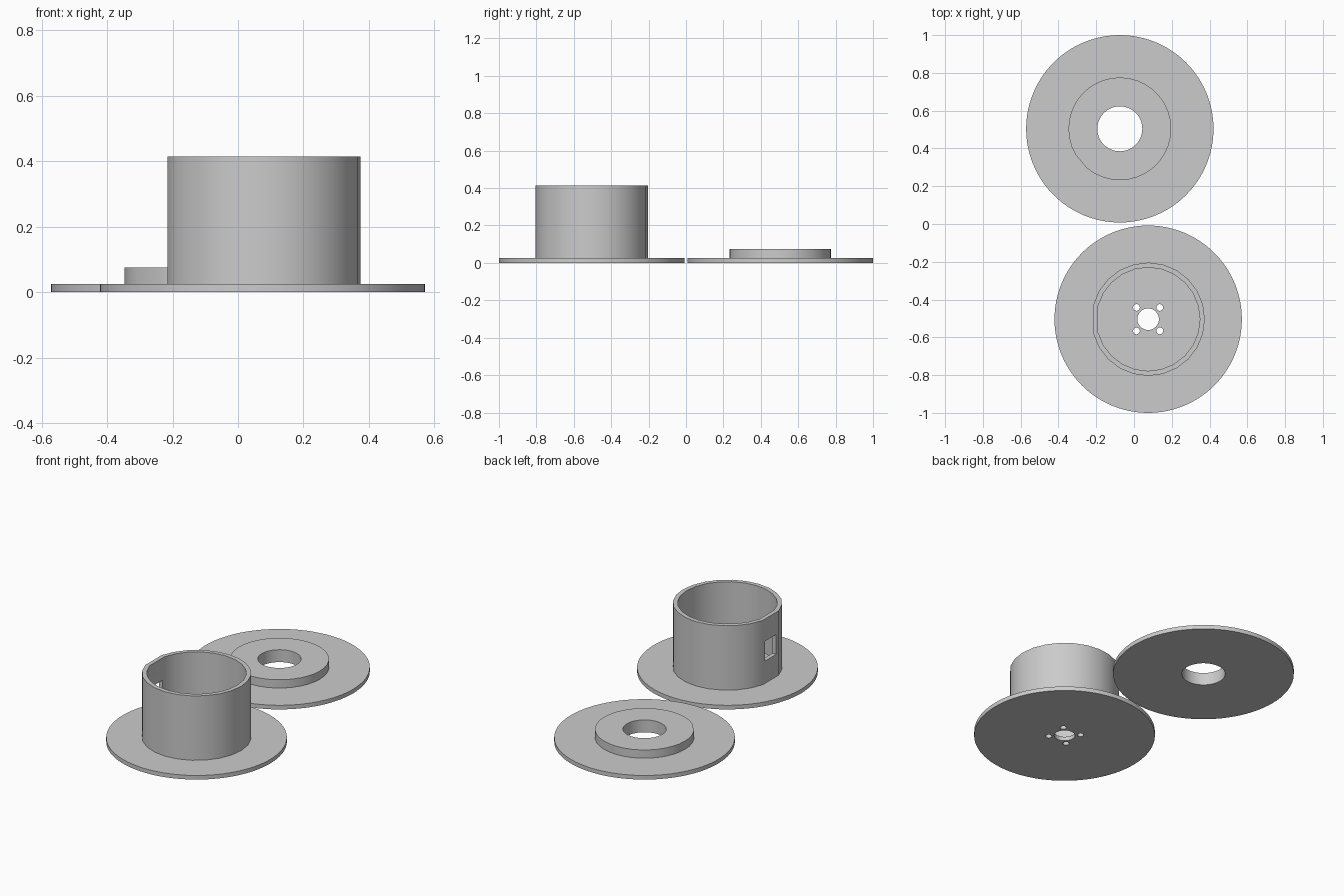
import bpy
import bmesh
from math import cos, sin, radians

if "Cube" in bpy.data.objects:
    bpy.data.objects.remove(bpy.data.objects["Cube"], do_unlink=True)

grey = bpy.data.materials.new("plain grey")
grey.use_nodes = True
grey.diffuse_color = (0.6, 0.6, 0.6, 1)
grey.node_tree.nodes["Principled BSDF"].inputs["Base Color"].default_value = (0.6, 0.6, 0.6, 1)

FLANGE_R, FLANGE_H = 0.496, 0.025


def cylinder(name, centre, radius, z0, z1, sides, flat_at=None):
    """Upright prism; flat_at skips the rim point at that angle to leave a flat."""
    bm = bmesh.new()
    angles = [360 * i / sides for i in range(sides)]
    rim = [bm.verts.new((centre[0] + radius * cos(radians(a)),
                         centre[1] + radius * sin(radians(a)), z0))
           for a in angles if flat_at is None or abs(a - flat_at) > 0.1]
    base = bm.faces.new(rim)
    top = bmesh.ops.extrude_face_region(bm, geom=[base])["geom"]
    bmesh.ops.translate(bm, vec=(0, 0, z1 - z0),
                        verts=[v for v in top if isinstance(v, bmesh.types.BMVert)])
    bmesh.ops.recalc_face_normals(bm, faces=bm.faces)
    return add_object(name, bm)


def box(name, centre, size):
    bm = bmesh.new()
    bmesh.ops.create_cube(bm, size=1)
    bmesh.ops.scale(bm, vec=size, verts=bm.verts)
    bmesh.ops.translate(bm, vec=centre, verts=bm.verts)
    return add_object(name, bm)


def add_object(name, bm):
    mesh = bpy.data.meshes.new(name)
    bm.to_mesh(mesh)
    bm.free()
    mesh.materials.append(grey)
    obj = bpy.data.objects.new(name, mesh)
    bpy.context.collection.objects.link(obj)
    return obj


def combine(body, other, operation):
    """Join or cut, then drop the helper."""
    mod = body.modifiers.new(operation.title(), 'BOOLEAN')
    mod.operation, mod.solver, mod.object = operation, 'EXACT', other
    bpy.context.view_layer.objects.active = body
    bpy.ops.object.modifier_apply(modifier=mod.name)
    bpy.data.objects.remove(other, do_unlink=True)


def finish(obj):
    bpy.ops.object.select_all(action='DESELECT')
    obj.select_set(True)
    bpy.context.view_layer.objects.active = obj
    bpy.ops.object.shade_smooth_by_angle(angle=radians(30))


# Open drum on a wide flange
cx, cy = spool_at = (0.075, -0.504)
spool = cylinder("spool_drum", spool_at, FLANGE_R, 0, FLANGE_H, 96)
combine(spool, cylinder("drum_wall", spool_at, 0.30, 0.01, 0.415, 24, 180), 'UNION')
combine(spool, cylinder("drum_hollow", spool_at, 0.274, FLANGE_H, 0.5, 24, 180), 'DIFFERENCE')

# Axle hole and four screw holes through the floor
combine(spool, cylinder("axle_hole", spool_at, 0.057, -0.1, 0.1, 32), 'DIFFERENCE')
for sx in (-1, 1):
    for sy in (-1, 1):
        at = (cx + sx * 0.062, cy + sy * 0.062)
        combine(spool, cylinder("screw_hole", at, 0.018, -0.1, 0.1, 16), 'DIFFERENCE')

# Square window in the flat of the wall
combine(spool, box("window", (cx - 0.28, cy, 0.22), (0.1, 0.106, 0.12)), 'DIFFERENCE')
finish(spool)

# Lid with a raised boss and a centre hole
lid_at = (-0.075, 0.504)
lid = cylinder("spool_lid", lid_at, FLANGE_R, 0, FLANGE_H, 96)
combine(lid, cylinder("lid_boss", lid_at, 0.272, 0.01, 0.075, 36, 220), 'UNION')
combine(lid, cylinder("lid_hole", lid_at, 0.119, -0.1, 0.2, 48), 'DIFFERENCE')
finish(lid)
